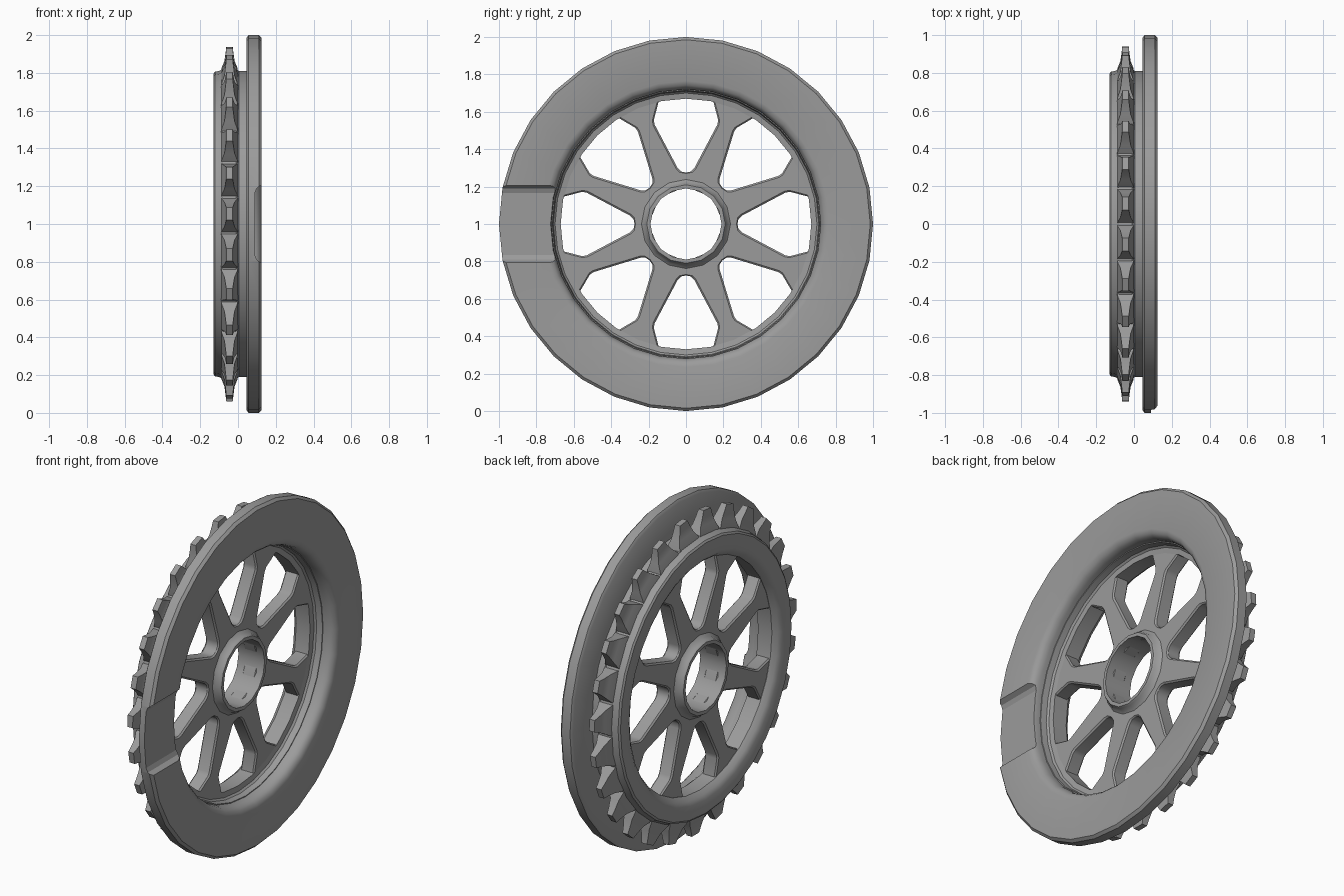
import bpy, bmesh
from math import cos, sin, pi, radians

cube = bpy.data.objects.get("Cube")
if cube:
    bpy.data.objects.remove(cube, do_unlink=True)

steel = bpy.data.materials.new("grey steel")
steel.use_nodes = True
GREY = (0.33, 0.33, 0.33, 1)
steel.diffuse_color = GREY
steel.node_tree.nodes["Principled BSDF"].inputs["Base Color"].default_value = GREY


def finish(name, bm, smooth=35):
    """Turn a bmesh into an object, with smooth shading below the given angle."""
    bmesh.ops.recalc_face_normals(bm, faces=bm.faces)
    mesh = bpy.data.meshes.new(name)
    bm.to_mesh(mesh)
    bm.free()
    mesh.materials.append(steel)
    obj = bpy.data.objects.new(name, mesh)
    bpy.context.collection.objects.link(obj)
    if smooth:
        bpy.ops.object.select_all(action='DESELECT')
        obj.select_set(True)
        bpy.context.view_layer.objects.active = obj
        bpy.ops.object.shade_smooth_by_angle(angle=radians(smooth))
    return obj


def polar(x, r, t, a):
    """Point at radius r, sideways offset t, about the wheel axle."""
    return (x, r * cos(a) - t * sin(a), 1 + r * sin(a) + t * cos(a))


def lathe(name, profile, sides):
    """Spin a closed (x, radius) outline about the axle."""
    bm = bmesh.new()
    rings = [[bm.verts.new(polar(x, r, 0, 2 * pi * i / sides)) for x, r in profile]
             for i in range(sides)]
    n = len(profile)
    for i in range(sides):
        a, b = rings[i], rings[(i + 1) % sides]
        for j in range(n):
            k = (j + 1) % n
            bm.faces.new((a[j], a[k], b[k], b[j]))
    return finish(name, bm)


# Wide guard flange with a flared inner edge
flange = lathe("flange", [
    (0.045, 0.74), (0.045, 0.985), (0.055, 1.0), (0.11, 1.0), (0.125, 0.985),
    (0.125, 0.765), (0.117, 0.742), (0.1, 0.727), (0.075, 0.72), (0.045, 0.72)], 32)

# Notch across the front of the flange
bm = bmesh.new()
section = [(0.15, -0.225), (0.122, -0.205), (0.1, -0.19), (0.09, -0.165)]
section += [(x, -h) for x, h in reversed(section)]
ends = [[bm.verts.new((x, y, 1 + h)) for x, h in section] for y in (-1.1, -0.68)]
bm.faces.new(ends[0])
bm.faces.new(ends[1])
for j in range(len(section)):
    k = (j + 1) % len(section)
    bm.faces.new((ends[0][j], ends[0][k], ends[1][k], ends[1][j]))
cutter = finish("notch_cutter", bm, 0)
cutter.hide_render = True
cutter.hide_set(True)
cut = flange.modifiers.new("notch", 'BOOLEAN')
cut.operation = 'DIFFERENCE'
cut.solver = 'EXACT'
cut.object = cutter

# Rim drum with an inner lip that carries the spokes
lathe("rim_drum", [
    (-0.13, 0.715), (-0.13, 0.795), (-0.122, 0.806), (-0.1, 0.81), (-0.08, 0.822),
    (-0.01, 0.822), (0.005, 0.81), (0.05, 0.81), (0.05, 0.715), (0.015, 0.71),
    (0.005, 0.7), (0.0, 0.67), (-0.09, 0.67), (-0.115, 0.69)], 32)

# Hub sleeve
lathe("hub", [
    (-0.13, 0.19), (-0.13, 0.21), (-0.12, 0.217), (-0.1, 0.224), (-0.085, 0.245),
    (-0.005, 0.245), (0.01, 0.224), (0.03, 0.217), (0.04, 0.21), (0.04, 0.19)], 16)

# Spoke plate: eight flared spokes in one welded piece
SPOKES = 8
half = pi / SPOKES
window = [(0.2, 0), (0.275, 0), (0.28, 0.025), (0.3, 0.045),
          (0.53, 0.167), (0.555, 0.172), (0.66, 0.145), (0.69, 0.142)]
bm = bmesh.new()
for i in range(SPOKES):
    mid = (2 * i + 1) * half
    low = [polar(-0.088, r, t, mid - half) for r, t in window]
    high = [polar(-0.088, r, -t, mid + half) for r, t in window]
    a = [bm.verts.new(p) for p in low]
    b = [bm.verts.new(p) for p in high]
    for j in range(len(window) - 1):
        bm.faces.new((a[j], a[j + 1], b[j + 1], b[j]))
bmesh.ops.remove_doubles(bm, verts=bm.verts, dist=0.0005)
out = bmesh.ops.extrude_face_region(bm, geom=bm.faces[:])
moved = [g for g in out["geom"] if isinstance(g, bmesh.types.BMVert)]
bmesh.ops.translate(bm, verts=moved, vec=(0.088, 0, 0))
spokes = finish("spokes", bm)
bevel = spokes.modifiers.new("soft edges", 'BEVEL')
bevel.width = 0.008
bevel.segments = 1
bevel.limit_method = 'ANGLE'
bevel.angle_limit = radians(50)

# Sprocket teeth: flared base, narrow flat tip (radius, half length, half width)
TEETH = 27
levels = [(0.795, 0.097, 0.046), (0.825, 0.085, 0.041), (0.86, 0.066, 0.027),
          (0.905, 0.046, 0.021), (0.94, 0.034, 0.017)]
bm = bmesh.new()
for i in range(TEETH):
    a = -pi / 2 + 2 * pi * i / TEETH
    loops = [[bm.verts.new(polar(-0.045 + sx * w, r, st * t, a))
              for sx, st in ((-1, -1), (1, -1), (1, 1), (-1, 1))] for r, t, w in levels]
    bm.faces.new(loops[0])
    bm.faces.new(loops[-1])
    for p, q in zip(loops, loops[1:]):
        for j in range(4):
            k = (j + 1) % 4
            bm.faces.new((p[j], p[k], q[k], q[j]))
finish("sprocket_teeth", bm)
